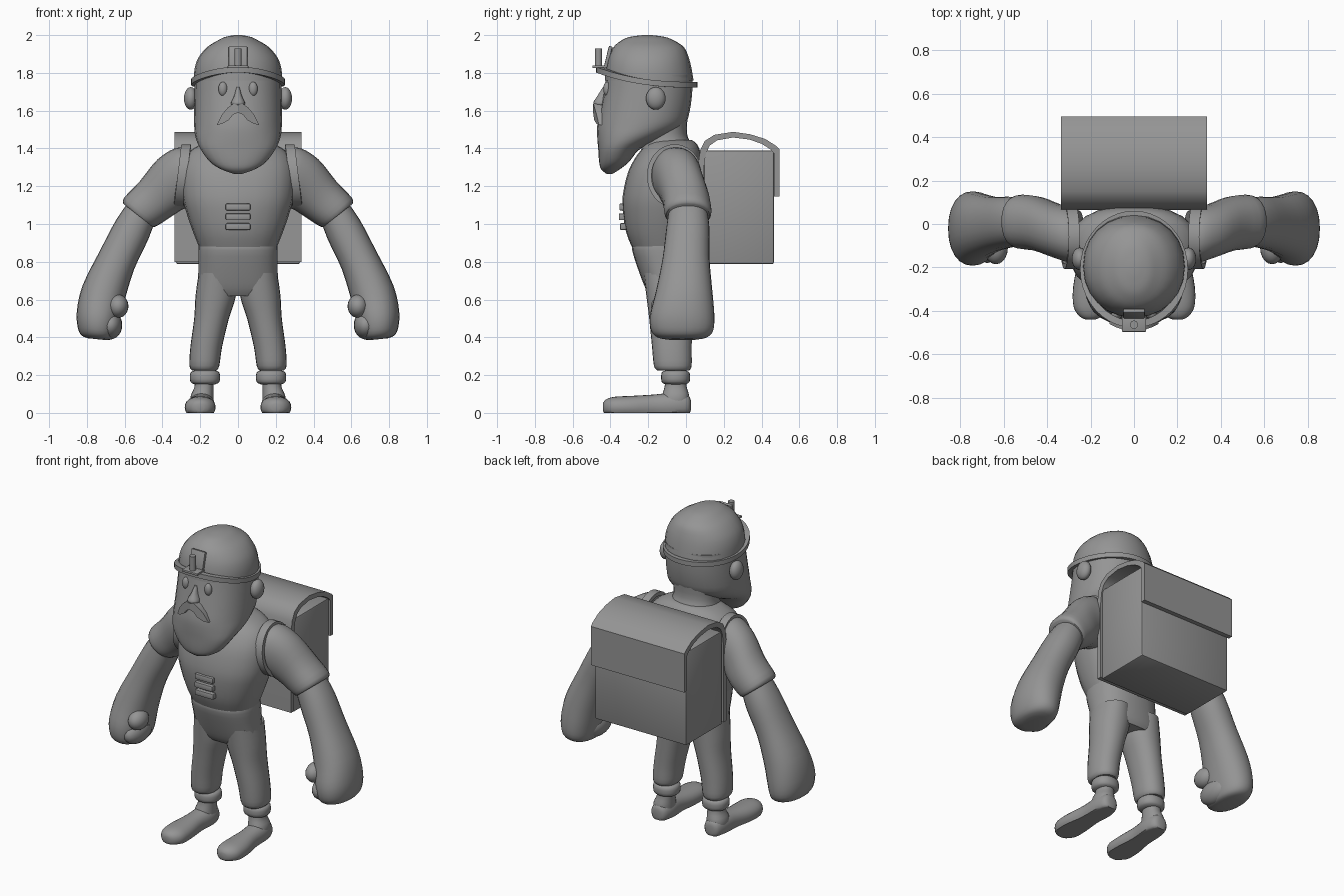
import bpy, bmesh, math
from mathutils import Vector, Matrix

if "Cube" in bpy.data.objects:
    bpy.data.objects.remove(bpy.data.objects["Cube"])

grey = bpy.data.materials.new("plain grey")
grey.diffuse_color = (0.3, 0.3, 0.3, 1)
grey.use_nodes = True
grey.node_tree.nodes["Principled BSDF"].inputs["Base Color"].default_value = grey.diffuse_color


def finish(name, bm, mirror=False):
    bmesh.ops.recalc_face_normals(bm, faces=bm.faces)
    me = bpy.data.meshes.new(name)
    bm.to_mesh(me)
    bm.free()
    me.materials.append(grey)
    ob = bpy.data.objects.new(name, me)
    bpy.context.collection.objects.link(ob)
    if mirror:
        ob.modifiers.new("mirror", 'MIRROR').use_mirror_merge = False
    return ob


def smooth_rows(rows, steps=3):
    """Catmull-Rom interpolation of section rows."""
    out, last = [], len(rows) - 1
    for i in range(last):
        p = [rows[max(0, min(last, i + k))] for k in (-1, 0, 1, 2)]
        for s in range(steps):
            t = s / steps
            out.append([0.5 * (2 * b + (c - a) * t + (2 * a - 5 * b + 4 * c - d) * t * t
                               + (3 * b - a - 3 * c + d) * t ** 3) for a, b, c, d in zip(*p)])
    return out + [list(rows[-1])]


def loft(name, rows, mirror=False, power=2.2, n=24, along_y=False):
    """Rows are x, y, z, half width, half depth, tilt in degrees."""
    bm = bmesh.new()
    rings = []
    for x, y, z, ra, rb, tilt in smooth_rows(rows):
        t = math.radians(tilt)
        a = Vector((math.cos(t), 0, math.sin(t)))
        b = Vector((0, 0, 1)) if along_y else Vector((0, 1, 0))
        ring = []
        for k in range(n):
            c, s = math.cos(math.tau * k / n), math.sin(math.tau * k / n)
            u = math.copysign(abs(c) ** (2 / power), c) * max(ra, 0.002)
            v = math.copysign(abs(s) ** (2 / power), s) * max(rb, 0.002)
            p = Vector((x, y, z)) + a * u + b * v
            p.z = max(p.z, 0)
            ring.append(bm.verts.new(p))
        rings.append(ring)
    for r, q in zip(rings, rings[1:]):
        for k in range(n):
            bm.faces.new((r[k], r[(k + 1) % n], q[(k + 1) % n], q[k]))
    bm.faces.new(rings[0])
    bm.faces.new(rings[-1])
    return finish(name, bm, mirror)


def stack(name, rows, **kw):
    """Upright body from rows of height, front y, back y, half width."""
    return loft(name, [(0, (f + b) / 2, z, w, (b - f) / 2, 0) for z, f, b, w in rows], **kw)


def prism(name, pts, axis, lo, hi, mirror=False, bend=0):
    """Extrude a 2D outline along x (points y, z) or y (points x, z)."""
    bm = bmesh.new()
    place = (lambda p, d: (d, p[0], p[1])) if axis == 'x' else \
            (lambda p, d: (p[0], d + bend * p[0] ** 2, p[1]))
    ends = [[bm.verts.new(place(p, d)) for p in pts] for d in (lo, hi)]
    for e in ends:
        bm.faces.new(e)
    m = len(pts)
    for k in range(m):
        j = (k + 1) % m
        bm.faces.new((ends[0][k], ends[0][j], ends[1][j], ends[1][k]))
    return finish(name, bm, mirror)


def box(name, center, size, tilt=0, bevel=0.006):
    bm = bmesh.new()
    bmesh.ops.create_cube(bm, size=1, matrix=Matrix.Translation(center)
                          @ Matrix.Rotation(math.radians(tilt), 4, 'X')
                          @ Matrix.Diagonal((*size, 1)))
    bmesh.ops.bevel(bm, geom=bm.edges[:], offset=bevel, segments=2, affect='EDGES', profile=0.5)
    return finish(name, bm)


def ball(name, center, radii, mirror=False):
    bm = bmesh.new()
    bmesh.ops.create_uvsphere(bm, u_segments=20, v_segments=12, radius=1,
                              matrix=Matrix.Translation(center) @ Matrix.Diagonal((*radii, 1)))
    return finish(name, bm, mirror)


def band(name, path, w, h, mirror=False, n=40):
    """Closed strip of rectangular section; path gives point, outward, across."""
    bm = bmesh.new()
    rings = []
    for k in range(n):
        p, o, u = (Vector(v) for v in path(math.tau * k / n))
        rings.append([bm.verts.new(p + o * w * i + u * h * j)
                      for i, j in ((-1, -1), (1, -1), (1, 1), (-1, 1))])
    for k in range(n):
        r, q = rings[k], rings[(k + 1) % n]
        for j in range(4):
            bm.faces.new((r[j], r[(j + 1) % 4], q[(j + 1) % 4], q[j]))
    return finish(name, bm, mirror)


# Head with beard, then the helmet dome
stack("head", [(1.265, -.42, -.39, .02), (1.29, -.45, -.35, .09), (1.33, -.46, -.30, .15),
               (1.40, -.465, -.24, .20), (1.46, -.47, -.11, .225), (1.52, -.47, -.01, .232),
               (1.60, -.455, .02, .232), (1.70, -.435, .033, .23), (1.79, -.42, .035, .228)])
stack("helmet", [(1.76, -.43, .04, .234), (1.82, -.425, .03, .23), (1.88, -.412, .015, .21),
                 (1.935, -.385, -.01, .165), (1.97, -.345, -.06, .11), (1.99, -.30, -.11, .07),
                 (2.0, -.23, -.18, .02)], power=2.1)


def rim_path(t):
    c, s = math.cos(t), math.sin(t)
    return (.232 * c, -.208 + .253 * s, 1.737 + .08 * ((1 - s) / 2) ** 2.5), (c, s, 0), (0, 0, 1)


band("helmet_rim", rim_path, .016, .015)

# Lamp on the helmet
box("lamp_back_plate", (0, -.412, 1.885), (.10, .02, .115), tilt=-14)
box("lamp_shelf", (0, -.458, 1.832), (.11, .075, .014), bevel=.003)
loft("lamp", [(0, -.463, z, .019, .019, 0) for z in (1.83, 1.88, 1.93)], power=2, n=16)

# Face
ball("eye", (.08, -.418, 1.715), (.024, .02, .038), mirror=True)
stack("nose", [(1.725, -.44, -.41, .008), (1.68, -.468, -.41, .02), (1.645, -.49, -.41, .036),
               (1.63, -.485, -.41, .034), (1.624, -.465, -.42, .02)], n=16)
prism("moustache", [(0, 1.63), (.025, 1.638), (.055, 1.615), (.085, 1.58), (.112, 1.525), (.085, 1.53),
                    (.05, 1.55), (.025, 1.58), (0, 1.59)], 'y', -.492, -.42, mirror=True, bend=2.5)
ball("ear", (.25, -.16, 1.665), (.036, .052, .06), mirror=True)

# Neck, torso and its armhole edging
stack("neck", [(1.36, -.25, .06, .19), (1.42, -.23, .03, .15), (1.48, -.22, .005, .14), (1.58, -.22, .01, .15)])
stack("torso", [(.875, -.285, .03, .205), (.95, -.315, .05, .235), (1.05, -.333, .07, .27),
                (1.15, -.335, .08, .295), (1.28, -.305, .085, .30), (1.37, -.255, .078, .27),
                (1.42, -.21, .06, .20), (1.445, -.18, .03, .13)], power=2.35)
band("armhole_edge", lambda t: ((.295 - .02 * math.sin(t), -.06 + .135 * math.cos(t), 1.255 + .155 * math.sin(t)),
                                (0, math.cos(t), math.sin(t)), (1, 0, 0)), .012, .025, mirror=True)

# Chest bars
for i, y in enumerate((-.335, -.338, -.332)):
    box("chest_bar", (0, y, 1.09 - .052 * i), (.13, .035, .036))

# Trousers, cuffs and feet
stack("hips", [(.895, -.28, .035, .207), (.86, -.285, .04, .21), (.75, -.25, .045, .21),
               (.66, -.215, .045, .212), (.62, -.19, .03, .19)], power=2.4)
loft("trouser_leg", [(.11, -.09, .74, .098, .135, 0), (.118, -.085, .62, .107, .125, 0),
                     (.14, -.08, .5, .092, .115, 0), (.168, -.075, .35, .084, .105, 0),
                     (.178, -.07, .25, .079, .10, 0), (.178, -.068, .225, .065, .085, 0)], mirror=True)
loft("ankle_cuff", [(.175, -.055, .225, .05, .05, 0), (.175, -.055, .212, .077, .074, 0),
                    (.175, -.055, .165, .077, .074, 0), (.175, -.055, .15, .05, .05, 0)], mirror=True)
loft("ankle", [(.178, -.055, .2, .05, .055, 0), (.18, -.055, .14, .05, .058, 0),
               (.19, -.055, .09, .06, .072, 0), (.19, -.06, .04, .06, .075, 0)], mirror=True)
loft("foot", [(.19, .026, .04, .02, .025, 0), (.19, .01, .04, .05, .055, 0), (.19, -.06, .04, .066, .068, 0),
              (.195, -.17, .035, .064, .062, 0), (.2, -.29, .03, .08, .06, 0), (.2, -.38, .03, .078, .055, 0),
              (.2, -.425, .03, .05, .04, 0), (.2, -.44, .03, .02, .02, 0)], mirror=True, along_y=True)

# Arms: sleeve, forearm running into the fist, thumb and curled fingers
loft("sleeve", [(.25, -.06, 1.25, .15, .12, 82), (.29, -.05, 1.245, .162, .13, 76), (.36, -.03, 1.21, .148, .125, 64),
                (.44, 0, 1.13, .125, .125, 50), (.515, .01, 1.065, .115, .125, 40),
                (.528, .01, 1.045, .10, .115, 38)], mirror=True)
loft("forearm", [(.5, .01, 1.08, .085, .10, 42), (.56, .01, .97, .10, .115, 34), (.64, 0, .81, .103, .125, 28),
                 (.71, -.01, .64, .118, .15, 18), (.738, -.02, .52, .117, .17, 10),
                 (.745, -.02, .44, .105, .165, 8), (.745, -.02, .402, .085, .135, 6),
                 (.745, -.02, .39, .05, .08, 6)], mirror=True)
ball("thumb", (.635, -.11, .565), (.055, .075, .062), mirror=True)
ball("curled_fingers", (.675, -.06, .465), (.062, .12, .075), mirror=True)

# Backpack body, and the flap sheet arching over it
box("backpack_body", (0, .28, 1.0885), (.655, .37, .603), bevel=.01)
arch = [(.065, .80), (.065, 1.32), (.075, 1.39), (.10, 1.44), (.15, 1.472), (.25, 1.488), (.34, 1.475),
        (.42, 1.45), (.475, 1.415), (.495, 1.395), (.495, 1.145)]
inner = [(.095, .80), (.095, 1.30), (.105, 1.37), (.125, 1.415), (.165, 1.443), (.25, 1.458), (.335, 1.447),
         (.40, 1.425), (.447, 1.395), (.466, 1.375), (.466, 1.145)]
prism("backpack_flap", arch + inner[::-1], 'x', -.335, .335)

# Smooth shading with sharp edges kept
for ob in bpy.data.objects:
    ob.select_set(True)
bpy.context.view_layer.objects.active = bpy.data.objects["head"]
bpy.ops.object.shade_smooth_by_angle(angle=math.radians(40))
